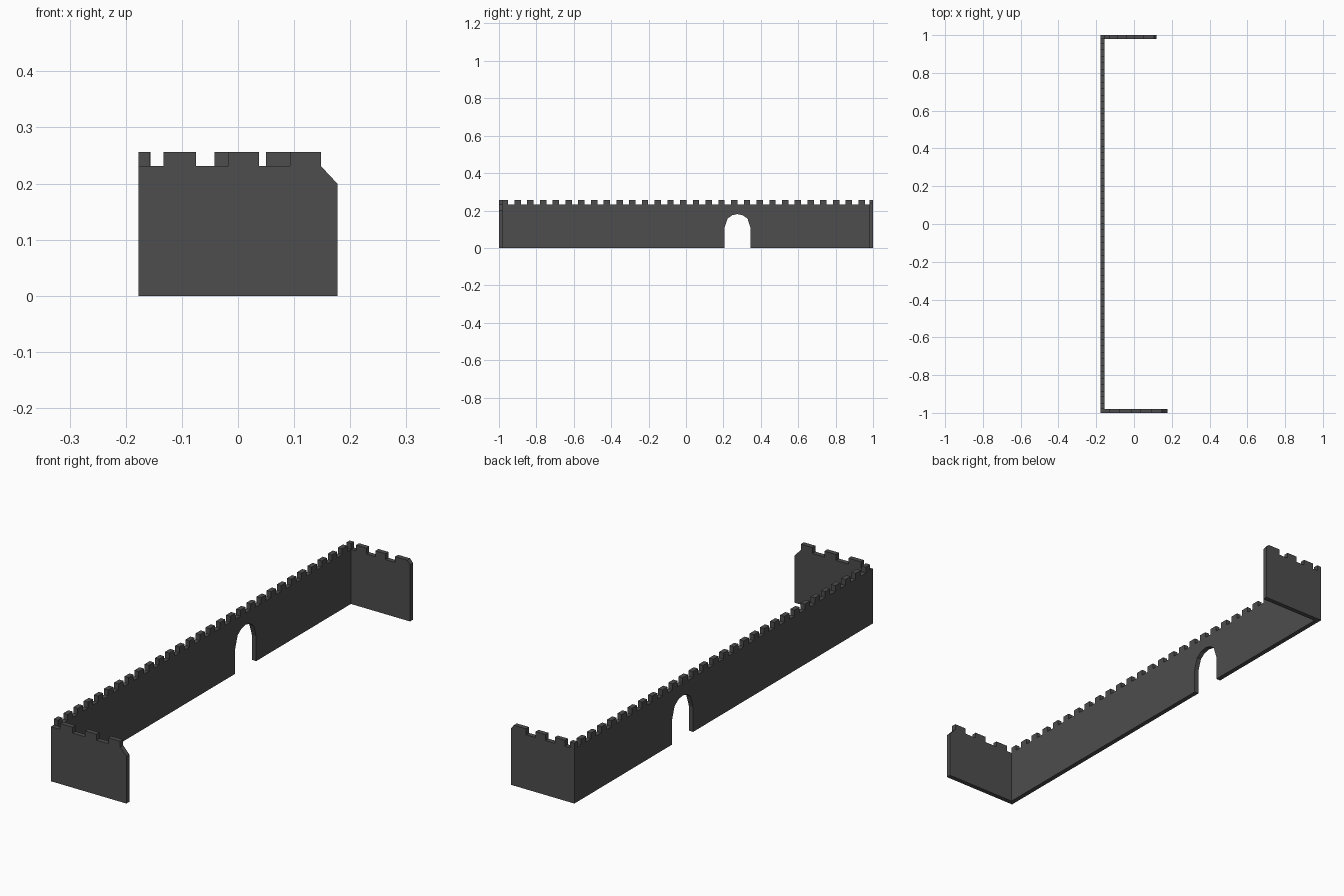
import bpy, bmesh
from mathutils import Vector

if "Cube" in bpy.data.objects:
    bpy.data.objects.remove(bpy.data.objects["Cube"])

X0, T = -0.177, 0.02          # outer face of the long wall, wall thickness
LOW, TOP = 0.231, 0.256       # notch floor and battlement top

stone = bpy.data.materials.new("dark_grey_stone")
stone.diffuse_color = (0.075, 0.075, 0.075, 1)
stone.use_nodes = True
stone.node_tree.nodes["Principled BSDF"].inputs["Base Color"].default_value = stone.diffuse_color


def extrude_profile(name, points, offset):
    """Extrude a flat outline along offset into a closed slab."""
    bm = bmesh.new()
    face = bm.faces.new([bm.verts.new(p) for p in points])
    new = bmesh.ops.extrude_face_region(bm, geom=[face], use_keep_orig=True)["geom"]
    bmesh.ops.translate(bm, vec=Vector(offset),
                        verts=[v for v in new if isinstance(v, bmesh.types.BMVert)])
    bmesh.ops.recalc_face_normals(bm, faces=bm.faces)
    mesh = bpy.data.meshes.new(name)
    bm.to_mesh(mesh)
    bm.free()
    mesh.materials.append(stone)
    obj = bpy.data.objects.new(name, mesh)
    bpy.context.collection.objects.link(obj)
    return obj


def battlement(start, end, merlons):
    """Top outline from start to end with raised merlons (a, b)."""
    pts = [(start, LOW)]
    for a, b in merlons:
        a, b = max(a, start), min(b, end)
        pts += [(a, LOW), (a, TOP), (b, TOP), (b, LOW)]
    pts.append((end, LOW))
    out = []
    for p in pts:             # drop doubled points
        if not out or (abs(p[0] - out[-1][0]) + abs(p[1] - out[-1][1])) > 1e-5:
            out.append(p)
    if len(out) > 1 and abs(out[0][0] - out[1][0]) < 1e-5:
        out.pop(0)
    return out


# long wall with arched gateway
y0, y1 = -1 + T, 1 - T
merlons = [(-0.985 + 0.0681 * k, -0.951 + 0.0681 * k) for k in range(29)]
top = battlement(y0, y1, merlons)
arch = [(0.205, 0), (0.205, 0.105), (0.222, 0.157), (0.247, 0.175), (0.275, 0.181),
        (0.303, 0.175), (0.329, 0.157), (0.346, 0.105), (0.346, 0)]
outline = [(y0, 0)] + top + [(y1, 0)] + arch[::-1]
extrude_profile("long_wall", [(X0, y, z) for y, z in outline], (T, 0, 0))

# front end wall, with a chamfered free corner
top = battlement(X0, 0.148, [(-0.133, -0.075), (-0.017, 0.037), (0.093, 0.148)])
outline = [(X0, 0)] + top + [(0.177, 0.2), (0.177, 0)]
extrude_profile("front_end_wall", [(x, -1, z) for x, z in outline], (0, T, 0))

# shorter back end wall, starting with a corner merlon
top = battlement(X0, 0.107, [(X0, -0.156), (-0.133, -0.085), (-0.042, 0.005), (0.05, 0.107)])
outline = [(X0, 0)] + top[:-1] + [(0.12, 0.24), (0.12, 0)]
extrude_profile("back_end_wall", [(x, 1, z) for x, z in outline], (0, -T, 0))
